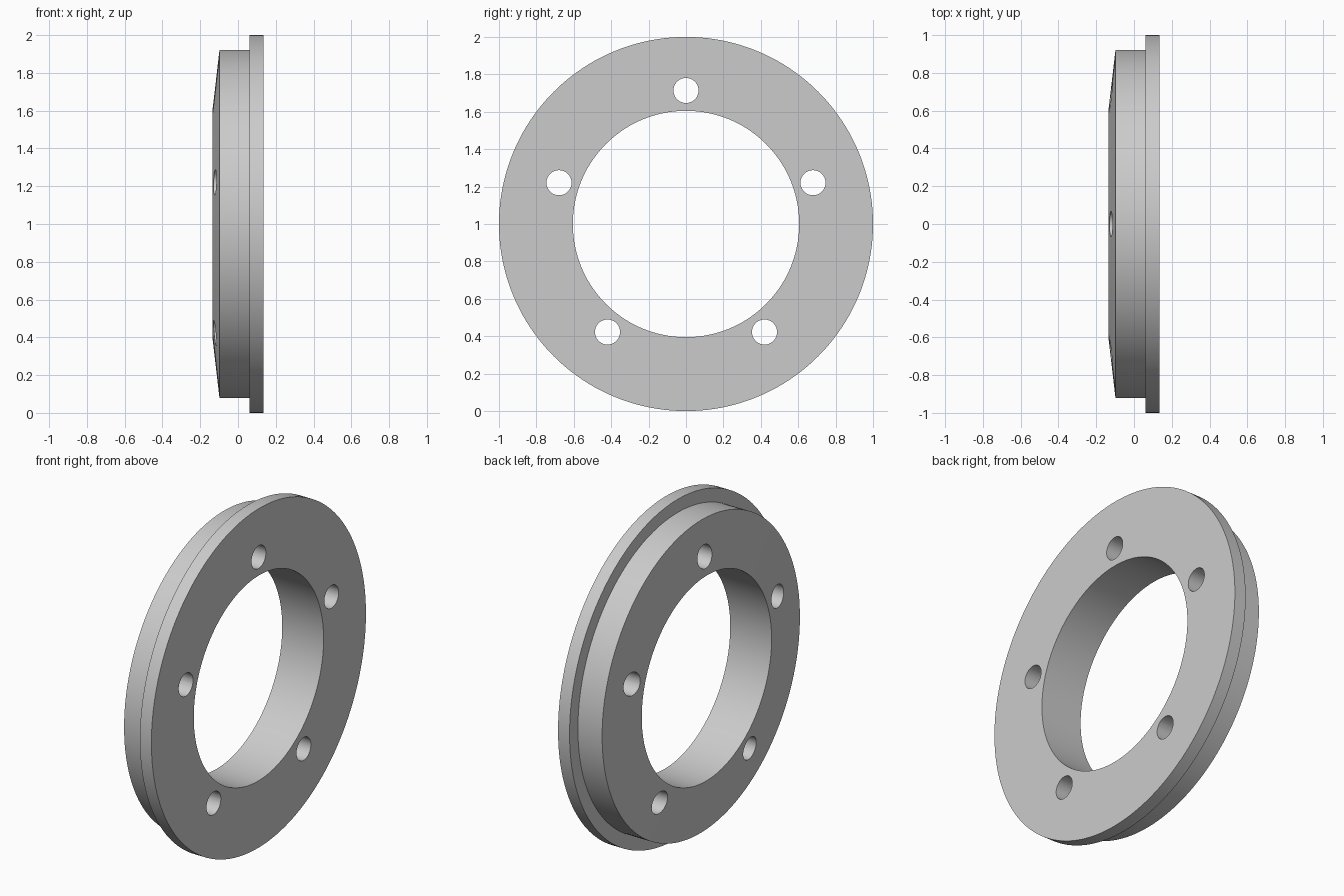
import bpy, bmesh, math
from mathutils import Matrix, Vector

cube = bpy.data.objects.get("Cube")
if cube:
    bpy.data.objects.remove(cube, do_unlink=True)

CENTRE = Vector((0, 0, 1))
HOLES, HOLE_RADIUS, BOLT_CIRCLE = 5, 0.067, 0.714

# Plain grey metal
grey = bpy.data.materials.new("grey_metal")
grey.use_nodes = True
colour = (0.6, 0.6, 0.6, 1)
grey.diffuse_color = colour
grey.node_tree.nodes["Principled BSDF"].inputs["Base Color"].default_value = colour


def add_object(name, bm):
    bmesh.ops.recalc_face_normals(bm, faces=bm.faces)
    mesh = bpy.data.meshes.new(name)
    bm.to_mesh(mesh)
    bm.free()
    mesh.materials.append(grey)
    obj = bpy.data.objects.new(name, mesh)
    bpy.context.collection.objects.link(obj)
    return obj


# Flanged ring: (x, radius) section turned around the x axis
section = [(0.135, 0.605), (0.135, 1.0), (0.06, 1.0),
           (0.06, 0.922), (-0.098, 0.922), (-0.135, 0.605)]
bm = bmesh.new()
verts = [bm.verts.new((x, 0, 1 + r)) for x, r in section]
edges = [bm.edges.new((a, b)) for a, b in zip(verts, verts[1:] + verts[:1])]
bmesh.ops.spin(bm, geom=verts + edges, cent=CENTRE, axis=(1, 0, 0),
               angle=math.tau, steps=160, use_merge=True)
bmesh.ops.remove_doubles(bm, verts=bm.verts, dist=1e-5)
ring = add_object("flanged_ring", bm)

# Bolt holes, the first one at the top
bm = bmesh.new()
for i in range(HOLES):
    turn = Matrix.Rotation(math.tau * i / HOLES, 4, 'X')
    place = (Matrix.Translation(CENTRE) @ turn
             @ Matrix.Translation((0, 0, BOLT_CIRCLE))
             @ Matrix.Rotation(math.pi / 2, 4, 'Y'))
    bmesh.ops.create_cone(bm, cap_ends=True, segments=48, radius1=HOLE_RADIUS,
                          radius2=HOLE_RADIUS, depth=1, matrix=place)
cutter = add_object("bolt_hole_cutter", bm)
cutter.hide_render = True

cut = ring.modifiers.new("bolt_holes", 'BOOLEAN')
cut.operation = 'DIFFERENCE'
cut.solver = 'EXACT'
cut.object = cutter

bpy.ops.object.select_all(action='DESELECT')
ring.select_set(True)
bpy.context.view_layer.objects.active = ring
bpy.ops.object.modifier_apply(modifier=cut.name)
bpy.data.objects.remove(cutter, do_unlink=True)
bpy.ops.object.shade_smooth_by_angle(angle=math.radians(30))
